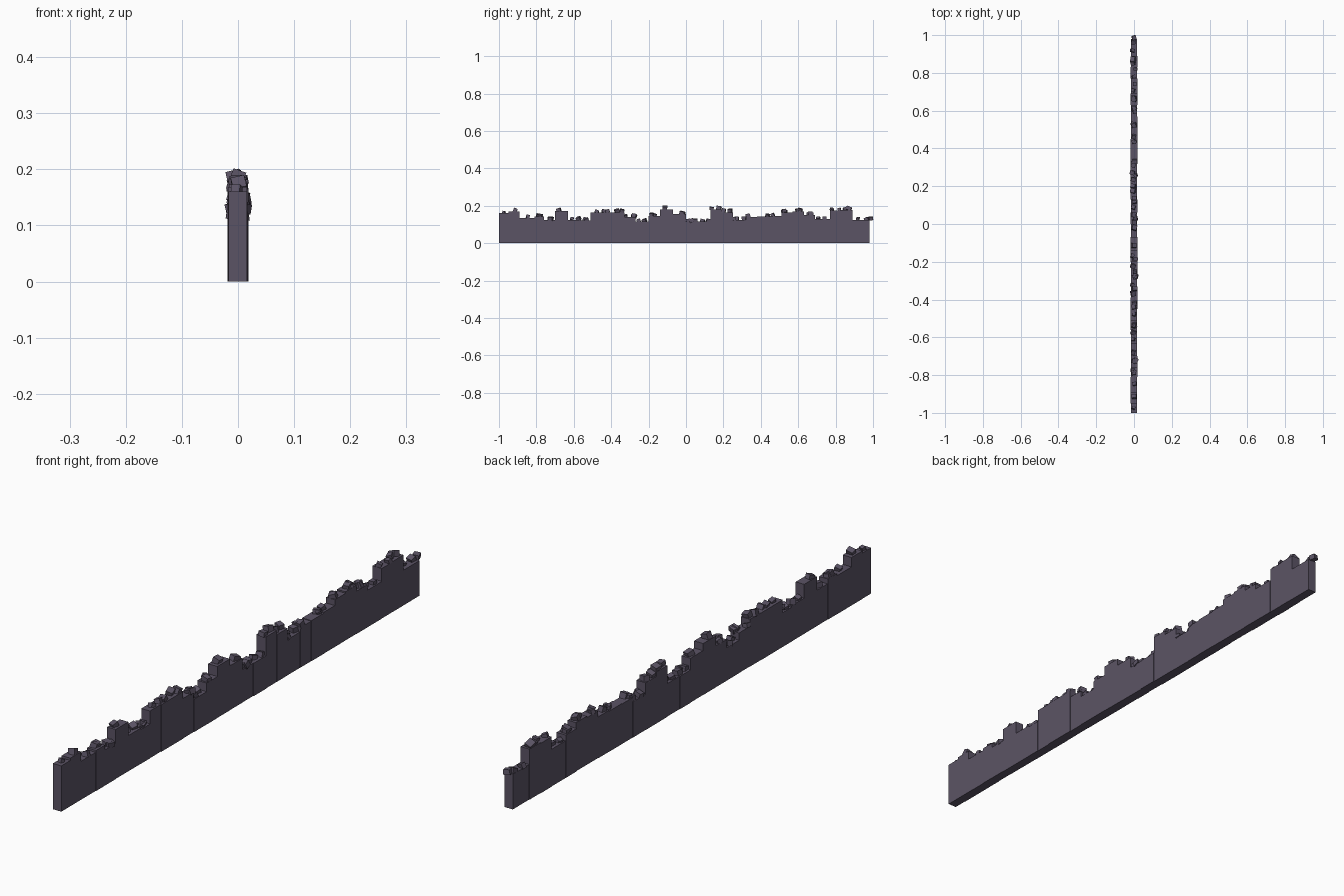
import bpy, random
from mathutils import Euler, Vector

cube = bpy.data.objects.get("Cube")
if cube:
    bpy.data.objects.remove(cube, do_unlink=True)
random.seed(7)


def material(name, rgb):
    m = bpy.data.materials.new(name)
    m.use_nodes = True
    m.diffuse_color = (*rgb, 1)
    m.node_tree.nodes["Principled BSDF"].inputs["Base Color"].default_value = (*rgb, 1)
    return m


stone = material("dark purple stone", (0.105, 0.088, 0.13))


def block(name, center, size, rotation=(0, 0, 0)):
    corners = [Vector((sx * size[0], sy * size[1], sz * size[2])) / 2
               for sx in (-1, 1) for sy in (-1, 1) for sz in (-1, 1)]
    turn = Euler(rotation).to_matrix()
    faces = [(0, 1, 3, 2), (4, 6, 7, 5), (0, 4, 5, 1),
             (2, 3, 7, 6), (0, 2, 6, 4), (1, 5, 7, 3)]
    mesh = bpy.data.meshes.new(name)
    mesh.from_pydata([turn @ c + Vector(center) for c in corners], [], faces)
    mesh.materials.append(stone)
    obj = bpy.data.objects.new(name, mesh)
    bpy.context.collection.objects.link(obj)


# Wall slabs: far edge along the wall, height in hundredths
slabs = [(-95, 16), (-89, 16.8), (-81, 13.5), (-76, 14.2), (-70, 12.5), (-63, 17.3),
         (-56, 12.5), (-51, 12), (-45, 16.5), (-39, 16.5), (-33, 16.5), (-27, 14),
         (-20, 11.5), (-14, 14.5), (-7, 18), (0, 15.5), (6, 11.5), (13, 11.5),
         (19, 18), (25, 16.5), (32, 12.5), (38, 14), (45, 14.2), (51, 14.5),
         (57, 16.5), (63, 17), (69, 15), (77, 13), (83, 17.5), (89, 17.7), (98, 12.3)]
start = -1.0
for i, (edge, height) in enumerate(slabs):
    end, top = edge / 100, height / 100
    length, middle = end - start, (start + end) / 2
    block(f"wall_slab_{i}", (random.uniform(-0.001, 0.001), middle, top / 2),
          (random.uniform(0.032, 0.036), length, top))
    # Loose rubble resting on the broken top
    for k in range(random.choice((1, 2, 2, 3))):
        s = random.uniform(0.016, 0.025)
        y = max(-0.985, start + length * random.uniform(0.1, 0.9))
        block(f"rubble_{i}_{k}", (random.uniform(-0.009, 0.009), y, top + s * 0.25),
              (s, s * random.uniform(0.8, 1.2), s * random.uniform(0.7, 1)),
              [random.uniform(-0.4, 0.4) for _ in range(3)])
    start = end

# Stone overhanging the back end
block("end_rubble", (0, 0.987, 0.132), (0.022, 0.022, 0.018), (0.1, 0.1, 0.3))
